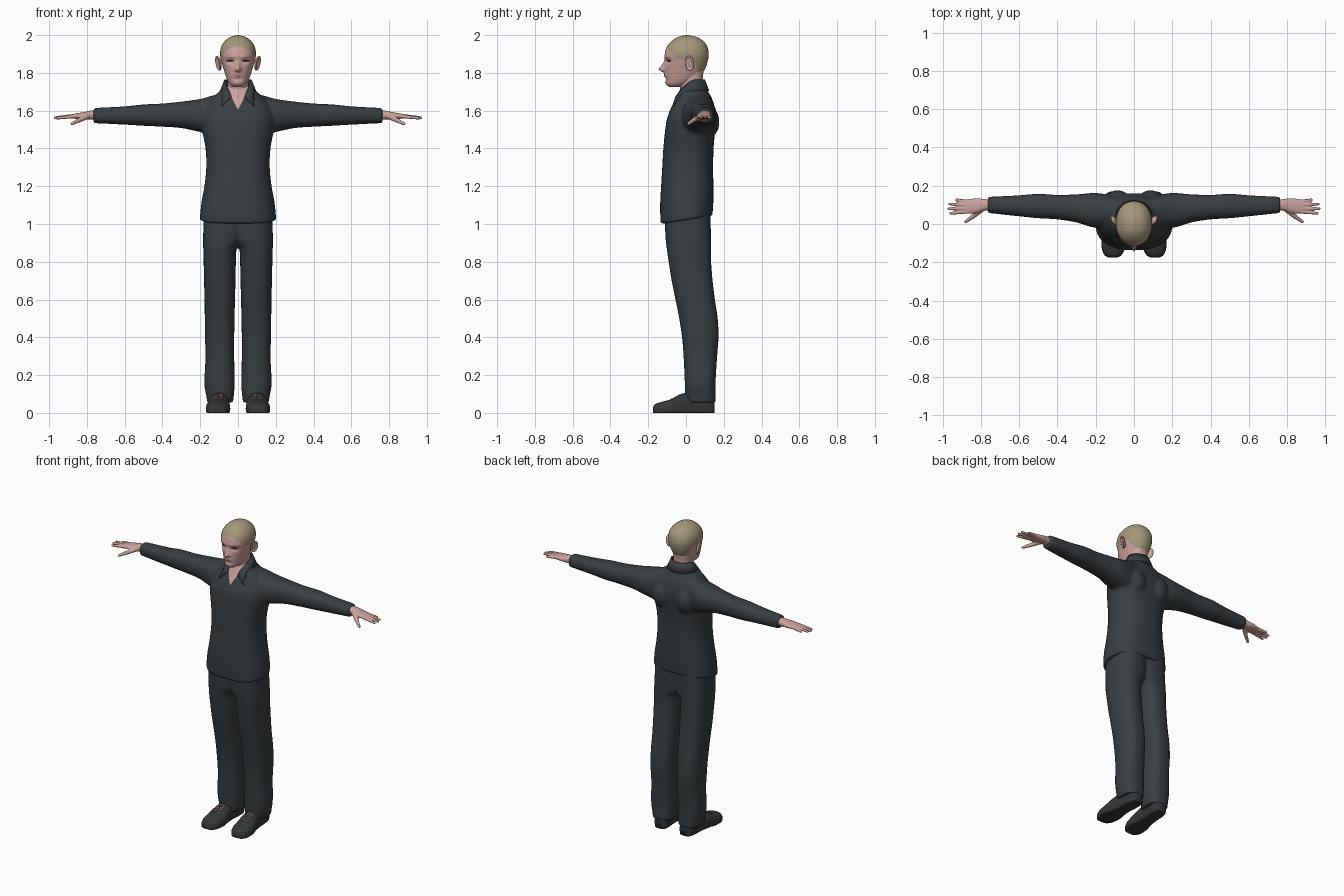
import bpy, bmesh
from math import sin, cos, pi, exp, radians
from mathutils import Vector, Matrix
from mathutils.bvhtree import BVHTree

if "Cube" in bpy.data.objects:
    bpy.data.objects.remove(bpy.data.objects["Cube"])


def material(name, *rgb):
    m = bpy.data.materials.new(name)
    m.use_nodes = True
    m.diffuse_color = (*rgb, 1)
    bsdf = m.node_tree.nodes["Principled BSDF"]
    bsdf.inputs["Base Color"].default_value = (*rgb, 1)
    bsdf.inputs["Roughness"].default_value = 0.8
    return m


CLOTH = material("charcoal cloth", 0.040, 0.048, 0.054)
SHOE = material("dark shoe", 0.034, 0.038, 0.041)
SKIN = material("pink skin", 0.60, 0.36, 0.34)
HAIR = material("cropped khaki hair", 0.38, 0.32, 0.20)
LIP = material("lip rose", 0.40, 0.19, 0.19)
LASH = material("eye dark", 0.02, 0.013, 0.015)
WHITE = material("eye white", 0.65, 0.60, 0.60)
LACE = material("lace pink", 0.33, 0.20, 0.20)


def smooth_keys(keys, steps):
    """Cubic interpolation through the key sections."""
    def slope(i, k):
        a, b = keys[max(i - 1, 0)], keys[min(i + 1, len(keys) - 1)]
        return (b[k] - a[k]) / (b[0] - a[0])
    out = []
    for i in range(len(keys) - 1):
        p, q = keys[i], keys[i + 1]
        h = q[0] - p[0]
        for s in range(steps):
            t = s / steps
            row = [p[0] + h * t]
            for k in range(1, len(p)):
                row.append((2*t**3 - 3*t*t + 1) * p[k] + (t**3 - 2*t*t + t) * h * slope(i, k)
                           + (3*t*t - 2*t**3) * q[k] + (t**3 - t*t) * h * slope(i + 1, k))
            out.append(row)
    return out + [list(keys[-1])]


def loft(bm, keys, axis="Z", power=2.3, n=40, steps=4, floor=None):
    """Skin rounded sections (t, u0, u1, v0, v1) placed along an axis."""
    rings = []
    for t, u0, u1, v0, v1 in smooth_keys(keys, steps):
        ring = []
        for i in range(n):
            c, s = cos(2 * pi * i / n), sin(2 * pi * i / n)
            u = (u0 + u1) / 2 + (u1 - u0) / 2 * (abs(c) ** (2 / power)) * (1 if c > 0 else -1)
            v = (v0 + v1) / 2 + (v1 - v0) / 2 * (abs(s) ** (2 / power)) * (1 if s > 0 else -1)
            if floor is not None:
                v = max(v, floor)
            ring.append(bm.verts.new({"Z": (u, v, t), "X": (t, u, v), "Y": (u, t, v)}[axis]))
        rings.append(ring)
    for a, b in zip(rings, rings[1:]):
        for i in range(n):
            bm.faces.new((a[i], a[(i + 1) % n], b[(i + 1) % n], b[i]))
    bm.faces.new(rings[0][::-1])
    bm.faces.new(rings[-1])


def ball(bm, centre, radii):
    bmesh.ops.create_uvsphere(bm, u_segments=20, v_segments=14, radius=1,
                              matrix=Matrix.Translation(centre) @ Matrix.Diagonal((*radii, 1)))


def capsule(bm, p, q, r0, r1):
    p, q = Vector(p), Vector(q)
    turn = (q - p).to_track_quat("Z", "Y").to_matrix().to_4x4()
    bmesh.ops.create_cone(bm, cap_ends=True, segments=14, radius1=r0, radius2=r1, depth=(q - p).length,
                          matrix=Matrix.Translation((p + q) / 2) @ turn)
    ball(bm, p, (r0,) * 3)
    ball(bm, q, (r1,) * 3)


def mirror(bm):
    extra = bmesh.ops.duplicate(bm, geom=bm.verts[:] + bm.edges[:] + bm.faces[:])["geom"]
    for v in extra:
        if isinstance(v, bmesh.types.BMVert):
            v.co.x *= -1


def finish(name, bm, *mats, voxel=0, relax=6):
    bmesh.ops.recalc_face_normals(bm, faces=bm.faces[:])
    mesh = bpy.data.meshes.new(name)
    bm.to_mesh(mesh)
    bm.free()
    ob = bpy.data.objects.new(name, mesh)
    bpy.context.collection.objects.link(ob)
    if voxel:  # fuse overlapping volumes into one soft skin
        r = ob.modifiers.new("fuse", "REMESH")
        r.mode, r.voxel_size = "VOXEL", voxel
        s = ob.modifiers.new("relax", "SMOOTH")
        s.factor, s.iterations = 0.5, relax
        bpy.context.view_layer.update()
        dg = bpy.context.evaluated_depsgraph_get()
        ob.data = bpy.data.meshes.new_from_object(ob.evaluated_get(dg))
        ob.modifiers.clear()
    ob.data.materials.clear()
    for m in mats:
        ob.data.materials.append(m)
    ob.data.polygons.foreach_set("use_smooth", [True] * len(ob.data.polygons))
    return ob


def split_colour(ob, planes, region, rule):
    """Cut clean colour borders, then colour faces by rule; returns a ray tree."""
    bm = bmesh.new()
    bm.from_mesh(ob.data)
    for co, no in planes:
        faces = [f for f in bm.faces if region(f.calc_center_median())]
        geom = set(faces) | {e for f in faces for e in f.edges} | {v for f in faces for v in f.verts}
        bmesh.ops.bisect_plane(bm, geom=list(geom), plane_co=co, plane_no=no, dist=1e-5)
    for f in bm.faces:
        f.material_index = int(rule(f.calc_center_median()))
    bm.to_mesh(ob.data)
    tree = BVHTree.FromBMesh(bm)
    bm.free()
    return tree


def front(tree, x, z, lift):
    hit = tree.ray_cast(Vector((x, -1, z)), Vector((0, 1, 0)))[0]
    return Vector((x, (hit.y if hit else 0) - lift, z))


# Shirt: torso, shoulder blades and sleeves fused
bm = bmesh.new()
torso = [(1.0, .203, -.135, .14), (1.1, .194, -.137, .145), (1.2, .178, -.132, .145),
         (1.3, .168, -.126, .144), (1.4, .172, -.12, .146), (1.5, .19, -.11, .155),
         (1.56, .195, -.1, .16), (1.62, .175, -.077, .152), (1.67, .135, -.052, .135),
         (1.70, .1, -.038, .118), (1.73, .072, -.025, .1)]
loft(bm, [(z, -w, w, a, b) for z, w, a, b in torso], power=2.4)
for v in bm.verts:  # hem rises toward the back
    v.co.z += .16 * (v.co.y + .135) * min(1, max(0, (1.2 - v.co.z) / .2))
sleeve = [(.06, .0, .14, 1.5, 1.69), (.12, -.005, .15, 1.47, 1.684), (.2, -.02, .162, 1.487, 1.662),
          (.3, .008, .155, 1.508, 1.648), (.4, .024, .152, 1.515, 1.638), (.5, .03, .158, 1.52, 1.633),
          (.6, .04, .15, 1.526, 1.623), (.765, .058, .142, 1.534, 1.614)]
part = bmesh.new()
loft(part, sleeve, "X")
ball(part, (.085, .125, 1.54), (.06, .052, .08))
mirror(part)
tmp = bpy.data.meshes.new("sleeves_tmp")
part.to_mesh(tmp)
part.free()
bm.from_mesh(tmp)
bpy.data.meshes.remove(tmp)
shirt = finish("shirt", bm, CLOTH, SKIN, voxel=.008)
chest = split_colour(shirt, [((0, 0, 1.605), (s, 0, -.52)) for s in (1, -1)],
                     lambda c: c.y < .02 and c.z > 1.58,
                     lambda c: c.y < .01 and c.z > 1.6 and abs(c.x) < (c.z - 1.605) * .52)

# Collar: folded band round the neck ending in two points
bm = bmesh.new()
rows = []
N = 28
for i in range(N + 1):
    a = radians(-150 + 300 * i / N)
    f = max(0, (abs(a) - 1.3) / (radians(150) - 1.3)) ** 1.5
    side = 1 if a > 0 else -1
    top = Vector((.074 * sin(a), .032 + .068 * cos(a), 1.765 - .05 * f))
    low = Vector((.098 * sin(a), .035 + .088 * cos(a), 1.705)).lerp(front(chest, side * .088, 1.625, .008), f)
    inner = front(chest, side * .036, 1.675, .008)
    top = top.lerp(inner, f * f)
    mid = (top + low) / 2
    if mid.y < 0:
        mid.y = min(mid.y, front(chest, mid.x, mid.z, .008).y)
    rows.append([bm.verts.new(p) for p in (top, mid, low)])
for a, b in zip(rows, rows[1:]):
    for k in range(2):
        bm.faces.new((a[k], a[k + 1], b[k + 1], b[k]))
collar = finish("collar", bm, CLOTH)
collar.modifiers.new("thickness", "SOLIDIFY").thickness = .008

# Trousers: two legs meeting at the crotch
bm = bmesh.new()
loft(bm, [(.055, .026, .162, .0, .157), (.09, .022, .168, -.004, .157), (.15, .018, .178, -.006, .156),
          (.3, .02, .172, -.013, .165), (.4, .02, .175, -.021, .172), (.5, .018, .176, -.036, .168),
          (.6, .016, .177, -.056, .153), (.7, .013, .18, -.076, .141), (.8, .011, .182, -.092, .133),
          (.87, .006, .184, -.102, .132), (.92, -.03, .185, -.108, .132), (1.08, -.04, .18, -.115, .13)],
     power=2.5)
mirror(bm)
finish("trousers", bm, CLOTH, voxel=.008)

# Shoes with crossed laces
shoe = [(-.175, .022, .03), (-.165, .042, .045), (-.13, .06, .058), (-.08, .064, .072), (-.03, .056, .098),
        (.03, .047, .11), (.1, .047, .1), (.14, .04, .09), (.152, .026, .08)]
for name, s in (("left", 1), ("right", -1)):
    bm = bmesh.new()
    loft(bm, [(y, s * (.1 - .06 * y) - w, s * (.1 - .06 * y) + w, -.025, z) for y, w, z in shoe],
         "Y", power=2.4, floor=0)
    tree = BVHTree.FromBMesh(bm)
    finish(name + "_shoe", bm, SHOE)
    bm = bmesh.new()
    for k in range(4):
        y = -.075 + .018 * k
        for d in (1, -1):
            ends = [tree.ray_cast(Vector((s * .104 + d * x, y + x * .3, 1)), Vector((0, 0, -1)))[0]
                    for x in (-.026, 0, .026)]
            for p, q in zip(ends, ends[1:]):
                capsule(bm, p, q, .0025, .0025)
    finish(name + "_laces", bm, LACE)

# Hands: palm, four fingers and thumb fused
fingers = [((.87, .117, 1.57), (.928, .126, 1.563)), ((.875, .1, 1.572), (.963, .104, 1.564)),
           ((.875, .081, 1.572), (.968, .08, 1.562)), ((.87, .064, 1.57), (.958, .056, 1.56))]
for name, s in (("left", 1), ("right", -1)):
    bm = bmesh.new()
    loft(bm, [(.74, .072, .126, 1.55, 1.604), (.78, .07, .13, 1.553, 1.6), (.82, .058, .134, 1.555, 1.592),
              (.86, .053, .13, 1.557, 1.585), (.885, .056, .125, 1.56, 1.58)], "X")
    for p, q in fingers:
        capsule(bm, p, q, .0105, .0075)
    capsule(bm, (.80, .075, 1.57), (.84, .04, 1.55), .016, .012)
    capsule(bm, (.84, .04, 1.55), (.88, .012, 1.53), .012, .008)
    for v in bm.verts:
        v.co.x *= s
    finish(name + "_hand", bm, SKIN, voxel=.004, relax=3)

# Neck
bm = bmesh.new()
loft(bm, [(1.62, -.06, .06, -.02, .09), (1.70, -.056, .056, -.03, .088), (1.76, -.056, .056, -.035, .088),
          (1.83, -.06, .06, -.03, .095)])
finish("neck", bm, SKIN)

# Head: lofted skull with modelled nose, sockets, lips and chin
skull = [(1.724, .02, -.085, -.04), (1.736, .04, -.1, .0), (1.76, .056, -.108, .055), (1.79, .067, -.11, .08),
         (1.82, .076, -.111, .1), (1.86, .088, -.11, .115), (1.9, .095, -.112, .12), (1.94, .088, -.1, .112),
         (1.97, .068, -.074, .09), (1.99, .04, -.042, .056), (2.0, .006, -.006, .014)]
bm = bmesh.new()
loft(bm, [(z, -w, w, a, b) for z, w, a, b in skull], power=2.15, n=72, steps=8)


def bump(v, x, z, sx, sz):
    return exp(-((abs(v.x) - x) / sx) ** 2 - ((v.z - z) / sz) ** 2)


for vert in bm.verts:
    v = vert.co
    if v.y < -.02:
        nose = .03 * bump(v, 0, 1.818, .014, .014) + .016 * bump(v, 0, 1.842, .01, .02)
        v.y -= (nose + .006 * bump(v, 0, 1.787, .025, .009) + .005 * bump(v, 0, 1.745, .022, .012)
                + .004 * bump(v, .03, 1.885, .03, .01) - .011 * bump(v, .04, 1.862, .02, .014)
                - .004 * bump(v, 0, 1.767, .03, .008))
head = finish("head", bm, SKIN, HAIR)
face = split_colour(
    head, [((0, -.1, 1.935), (0, 1.2, 1)), ((0, 0, 1.872), (0, 0, 1)),
           ((0, .04, 1.872), (0, 1, .45)), ((0, 0, 1.79), (0, 0, 1))],
    lambda c: c.z > 1.75,
    lambda c: (c.z > 1.872 and c.z - 1.935 > -1.2 * (c.y + .1))
    or (c.z > 1.79 and c.y - .04 > -.45 * (c.z - 1.872)))


# Painted eyes and mouth as thin plates hugging the face
def plate(name, x, z, rx, rz, mat, lift):
    bm = bmesh.new()
    mid = bm.verts.new(front(face, x, z, lift))
    loops = [[bm.verts.new(front(face, x + k * rx * cos(a * pi / 10), z + k * rz * sin(a * pi / 10), lift))
              for a in range(20)] for k in (.5, 1)]
    for i in range(20):
        j = (i + 1) % 20
        bm.faces.new((mid, loops[0][i], loops[0][j]))
        bm.faces.new((loops[0][i], loops[1][i], loops[1][j], loops[0][j]))
    finish(name, bm, mat)


plate("lips", 0, 1.787, .024, .006, LIP, .0015)
for name, s in (("left", 1), ("right", -1)):
    plate(name + "_eye", s * .042, 1.863, .021, .0065, LASH, .0015)
    for d in (-.011, .011):
        plate(name + "_eye_white", s * .042 + d, 1.862, .005, .0022, WHITE, .003)
    # Ear: flattened shell with a raised rim
    bm = bmesh.new()
    ball(bm, (0, 0, 0), (.007, .022, .037))
    for i in range(16):
        a, b = 2 * pi * i / 16, 2 * pi * (i + 1) / 16
        capsule(bm, (.006, .021 * cos(a), .036 * sin(a)), (.006, .021 * cos(b), .036 * sin(b)), .005, .005)
    ear = finish(name + "_ear", bm, SKIN, voxel=.003, relax=2)
    ear.data.transform(Matrix.Translation((.1, .022, 1.852)) @ Matrix.Rotation(radians(-28), 4, "Z")
                       @ Matrix.Rotation(radians(12), 4, "Y"))
    if s < 0:
        ear.data.transform(Matrix.Diagonal((-1, 1, 1, 1)))
        ear.data.flip_normals()
